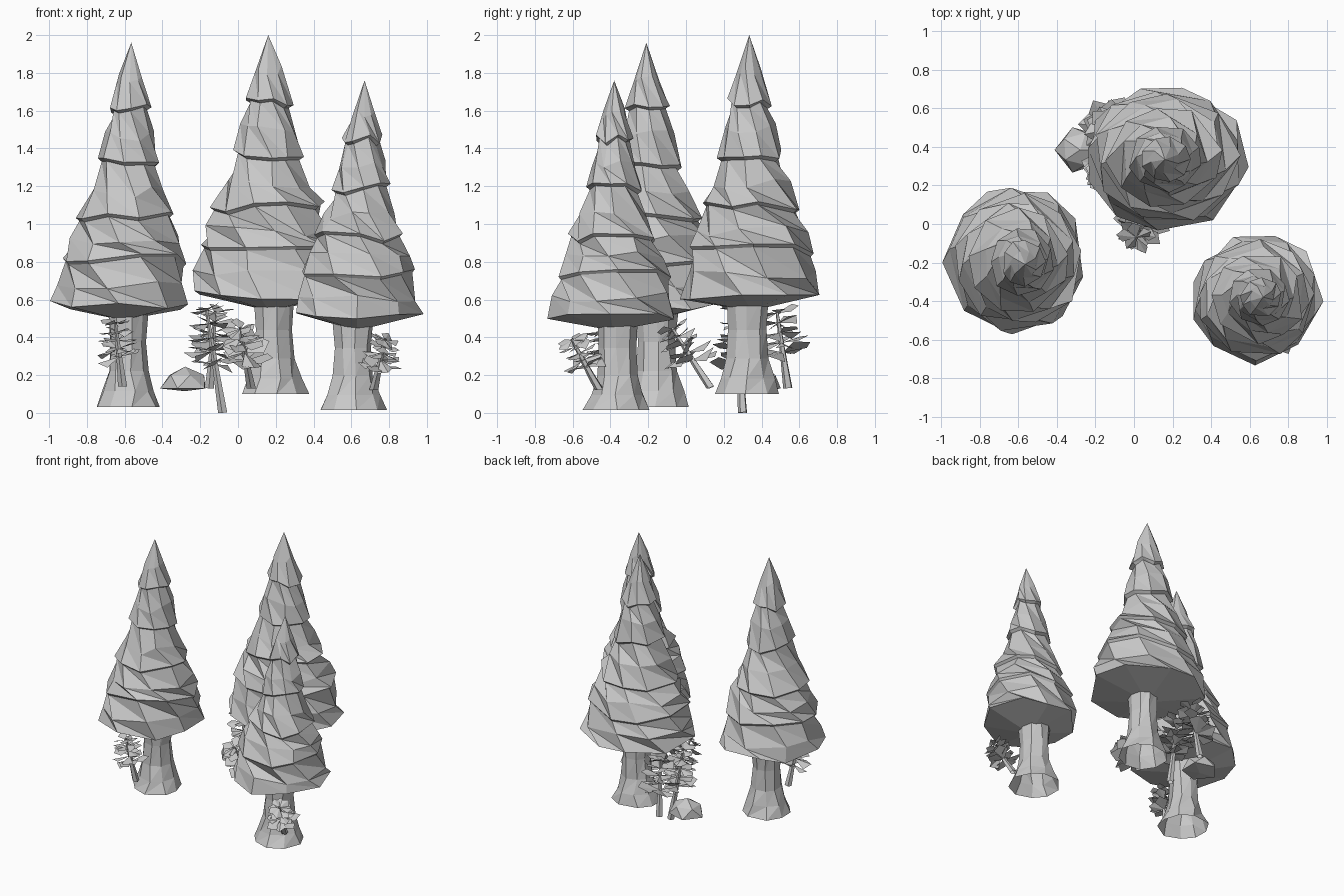
import bpy, bmesh, math, random
from mathutils import Vector

if "Cube" in bpy.data.objects:
    bpy.data.objects.remove(bpy.data.objects["Cube"], do_unlink=True)

GREY = (0.58, 0.58, 0.58, 1)
mat = bpy.data.materials.new("plain grey")
mat.use_nodes = True
mat.diffuse_color = GREY
mat.node_tree.nodes["Principled BSDF"].inputs["Base Color"].default_value = GREY


def finish(bm, name, fix_normals=True):
    if fix_normals:
        bmesh.ops.recalc_face_normals(bm, faces=bm.faces[:])
    mesh = bpy.data.meshes.new(name)
    bm.to_mesh(mesh)
    bm.free()
    mesh.materials.append(mat)
    obj = bpy.data.objects.new(name, mesh)
    bpy.context.collection.objects.link(obj)
    return obj


def skin(bm, rings):
    """Join rings with diagonally split triangles."""
    n = len(rings[0])
    for a, b in zip(rings, rings[1:]):
        for i in range(n):
            j = (i + 1) % n
            bm.faces.new((a[i], b[i], b[j]))
            bm.faces.new((a[i], b[j], a[j]))


def cap(bm, ring, point):
    v = bm.verts.new(point)
    for i in range(len(ring)):
        bm.faces.new((v, ring[i], ring[(i + 1) % len(ring)]))


# Crown profile: depth from the tip, radius, and whether it tucks under a lip
CROWN = [(0.13, 0.18, 0), (0.25, 0.31, 0), (0.26, 0.25, 1),
         (0.35, 0.36, 0), (0.45, 0.45, 0), (0.462, 0.39, 1),
         (0.56, 0.54, 0), (0.65, 0.71, 0), (0.662, 0.66, 1),
         (0.74, 0.78, 0), (0.81, 0.90, 0), (0.822, 0.86, 1),
         (0.91, 0.94, 0), (0.985, 1.01, 0)]


def crown(name, tip, base, rx, ry, seed):
    rng = random.Random(seed)
    tip, base = Vector(tip), Vector(base)
    bm = bmesh.new()
    n, rings, turn = 9, [], rng.random()
    jitter = []
    for t, r, under in CROWN:
        if not under:
            turn += 0.35
            jitter = [(rng.uniform(-.22, .22), rng.uniform(.95, 1.05),
                       rng.uniform(-.03, .03)) for _ in range(n)]
        c = tip.lerp(base, t)
        ring = []
        for i, (da, k, dz) in enumerate(jitter):
            a = (i + turn + da) * math.tau / n
            ring.append(bm.verts.new((c.x + rx * r * k * math.cos(a),
                                      c.y + ry * r * k * math.sin(a),
                                      c.z + dz)))
        rings.append(ring)
    skin(bm, rings)
    cap(bm, rings[0], tip)
    cap(bm, rings[-1], base - Vector((0, 0, 0.06)))
    finish(bm, name)


def trunk(name, x, y, z0, z1, seed):
    """Flared trunk, open at both ends."""
    rng = random.Random(seed)
    bm = bmesh.new()
    n, rings = 9, []
    for t, r in [(0, .178), (.16, .142), (.36, .110), (.65, .100), (1, .112)]:
        ring = []
        for i in range(n):
            a = (i + rng.uniform(-.15, .15)) * math.tau / n
            k = r * rng.uniform(.94, 1.06)
            ring.append(bm.verts.new((x + k * math.cos(a), y + k * math.sin(a),
                                      z0 + t * (z1 - z0))))
        rings.append(ring)
    skin(bm, rings)
    finish(bm, name)


def sapling(name, foot, top, spread, seed):
    rng = random.Random(seed)
    foot, top = Vector(foot), Vector(top)
    axis = (top - foot).normalized()
    side = axis.orthogonal().normalized()
    other = axis.cross(side)

    # Tapered stem
    bm = bmesh.new()
    rings = []
    for t, r in [(0, .026), (.35, .018), (.97, .008)]:
        c = foot.lerp(top, t)
        ring = []
        for i in range(5):
            a = i * math.tau / 5
            v = c + (side * math.cos(a) + other * math.sin(a)) * r
            v.z = max(v.z, foot.z)
            ring.append(bm.verts.new(v))
        rings.append(ring)
    skin(bm, rings)
    finish(bm, name + "_stem")

    # Whorls of broad folded leaves, narrow at the stem and blunt at the end
    bm = bmesh.new()
    tiers, count = 5, 5
    for k in range(tiers):
        f = k / (tiers - 1)
        c = foot.lerp(top, 0.45 + 0.5 * f)
        for i in range(count):
            a = (i + k * 0.4 + rng.uniform(-.25, .25)) * math.tau / count
            out = side * math.cos(a) + other * math.sin(a)
            size = spread * (1 - 0.3 * f) * rng.uniform(.85, 1.1)
            rise = axis * size * rng.uniform(-.2, .35)
            tilt = axis * rng.uniform(-.5, .5)
            across = (axis.cross(out) + tilt) * size * 0.36
            fold = axis * size * 0.1
            mid = c + out * size * 0.65 + rise
            root = bm.verts.new(c)
            left = bm.verts.new(mid + across - fold)
            right = bm.verts.new(mid - across - fold)
            end = bm.verts.new(c + out * size + rise * 0.8)
            bm.faces.new((root, right, end))
            bm.faces.new((root, end, left))
    finish(bm, name + "_leaves", False)


# Three conifers
crown("left_tree_crown", (-.565, -.21, 1.96), (-.61, -.185, .55), .365, .39, 3)
trunk("left_tree_trunk", -.583, -.155, .03, .56, 4)
crown("middle_tree_crown", (.16, .335, 2.0), (.165, .347, .60), .42, .38, 7)
trunk("middle_tree_trunk", .19, .325, .10, .62, 8)
crown("right_tree_crown", (.67, -.38, 1.76), (.63, -.385, .495), .345, .335, 11)
trunk("right_tree_trunk", .608, -.362, .015, .52, 12)

# Small saplings leaning around the trunks
sapling("left_sapling", (-.61, -.38, .14), (-.65, -.45, .49), .13, 21)
sapling("tall_sapling", (-.08, .30, 0), (-.17, .27, .57), .15, 22)
sapling("back_sapling", (-.15, .54, .13), (-.12, .48, .55), .16, 23)
sapling("front_sapling", (.07, .13, .13), (.01, -.08, .46), .145, 24)
sapling("right_sapling", (.72, -.46, .12), (.78, -.61, .40), .125, 25)

# Faceted rock with a broad flat foot
rng = random.Random(5)
bm = bmesh.new()
bmesh.ops.create_icosphere(bm, subdivisions=1, radius=1)
for v in bm.verts:
    k = rng.uniform(.92, 1.1) * (1 - .3 * v.co.z)
    v.co = Vector((-.28 + .12 * k * v.co.x, .385 + .115 * k * v.co.y,
                   max(.115, .165 + .08 * v.co.z)))
finish(bm, "rock")
